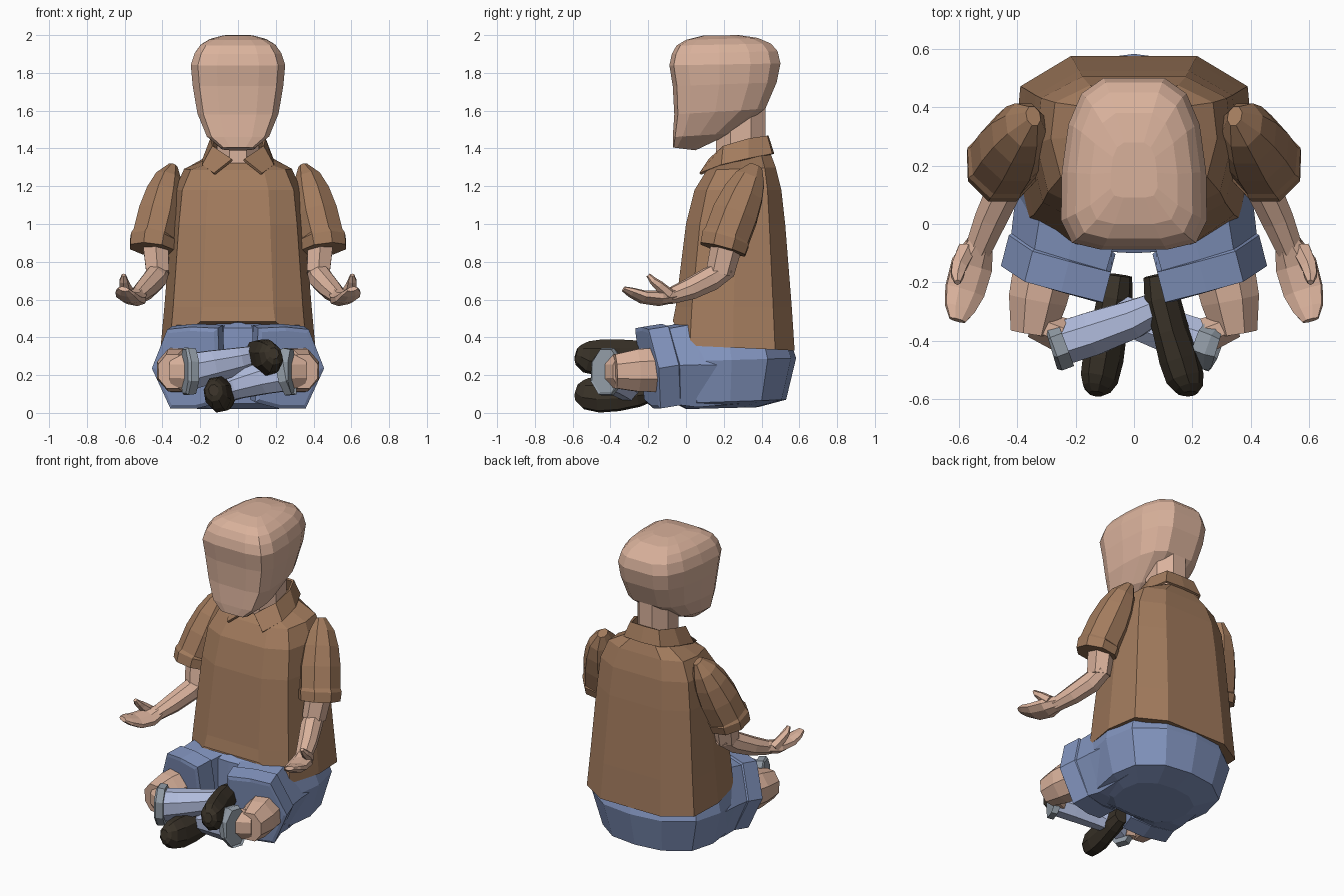
import bpy, bmesh, math
from mathutils import Vector


def material(name, r, g, b):
    lin = [((c / 255 + 0.055) / 1.055) ** 2.4 for c in (r, g, b)]
    m = bpy.data.materials.new(name)
    m.diffuse_color = (*lin, 1)
    return m


SKIN = material("skin", 218, 178, 156)
SHIRT = material("brown cloth", 162, 123, 93)
DENIM = material("blue denim", 130, 148, 190)
SOCK = material("pale blue sock", 178, 189, 222)
GREY = material("grey cuff", 146, 156, 166)
SHOE = material("dark shoe", 56, 49, 39)


def loft(name, rings, mat, closed=True, caps=True):
    """Skin a list of equal-length point rings."""
    bm = bmesh.new()
    rows = [[bm.verts.new(p) for p in r] for r in rings]
    n = len(rows[0])
    for a, b in zip(rows, rows[1:]):
        for i in range(n if closed else n - 1):
            j = (i + 1) % n
            bm.faces.new((a[i], a[j], b[j], b[i]))
    if caps:
        bm.faces.new(rows[0][::-1])
        bm.faces.new(rows[-1])
    bmesh.ops.recalc_face_normals(bm, faces=bm.faces)
    me = bpy.data.meshes.new(name)
    bm.to_mesh(me)
    bm.free()
    me.materials.append(mat)
    ob = bpy.data.objects.new(name, me)
    bpy.context.collection.objects.link(ob)
    return ob


def ngon(n):
    r = 1 / math.cos(math.pi / n)
    return [(r * math.cos(2 * math.pi * (k + .5) / n), r * math.sin(2 * math.pi * (k + .5) / n))
            for k in range(n)]


def tube(name, path, mat, side=1, up=(0, 0, 1), shape=ngon(8)):
    """Path entries are (x, y, z, radius across, radius up); side=-1 mirrors in x."""
    pts = [Vector(p[:3]) for p in path]
    rings = []
    for i, p in enumerate(path):
        t = (pts[min(i + 1, len(pts) - 1)] - pts[max(i - 1, 0)]).normalized()
        u = t.cross(Vector(up)).normalized()
        v = u.cross(t)
        ring = [pts[i] + u * p[3] * a + v * p[4] * b for a, b in shape]
        rings.append([(q.x * side, q.y, q.z) for q in ring])
    return loft(name, rings, mat)


def section(half, w, yf, yb, zf, zb):
    """Mirrored closed outline scaled to half width w and depth yf..yb, tilted zf..zb."""
    full = half + [(-x, y) for x, y in half[-2:0:-1]]
    return [(x * w, yf + (yb - yf) * y, zf + (zb - zf) * y) for x, y in full]


# Head: flat face, rounded back, sloping jaw
HEAD = [(0, 0), (.45, 0), (.85, .04), (1, .17), (.99, .45), (.9, .73), (.72, .91), (.42, 1), (0, 1)]
loft("head", [section(HEAD, *r) for r in [
    (.09, -.07, .05, 1.405, 1.39), (.165, -.07, .24, 1.46, 1.48), (.215, -.062, .42, 1.58, 1.61),
    (.24, -.07, .48, 1.73, 1.75), (.25, -.088, .50, 1.84, 1.85), (.23, -.075, .485, 1.90, 1.915),
    (.20, -.05, .45, 1.945, 1.955), (.15, .0, .38, 1.975, 1.985), (.08, .09, .28, 1.997, 2.0)]], SKIN)
tube("neck", [(0, .29, 1.25, .11, .13), (0, .29, 1.66, .11, .13)], SKIN, up=(0, 1, 0))

# Shirt body with a hem that rises over the lap
BODY = [(0, 0), (.48, 0), (.88, .14), (1, .5), (.95, .84), (.53, 1), (0, 1)]
rows = [section(BODY, *r) for r in [
    (.41, -.07, .575, .36, .33), (.39, -.055, .56, .56, .56), (.355, 0, .525, 1.0, 1.0),
    (.335, .045, .505, 1.18, 1.18), (.285, .11, .475, 1.285, 1.30), (.15, .15, .445, 1.32, 1.38)]]
rows[0] = [(x, y, .485 if y < -.05 else z) for x, y, z in rows[0]]
loft("shirt_body", rows, SHIRT)

# Open collar
low = [(.125, .075, 1.265), (.185, .19, 1.31), (.18, .33, 1.345), (.13, .452, 1.37), (0, .46, 1.37)]
top = [(.03, .125, 1.34), (.13, .20, 1.41), (.14, .33, 1.45), (.10, .425, 1.465), (0, .43, 1.465)]
collar = loft("collar", [h + [(-x, y, z) for x, y, z in h[-2::-1]] for h in (low, top)],
              SHIRT, closed=False, caps=False)
thick = collar.modifiers.new("thickness", "SOLIDIFY")
thick.thickness, thick.offset = .015, 0

# Seat of the shorts
SEAT = [(0, 0), (.6, .02), (.92, .2), (1, .5), (.9, .78), (.5, .96), (0, 1)]
loft("shorts_seat", [section(SEAT, *r) for r in [
    (.24, 0, .38, .02, .03), (.36, -.06, .53, .05, .07), (.42, -.10, .583, .27, .29),
    (.37, -.10, .54, .45, .42), (.30, -.03, .45, .49, .46)]], DENIM)

# Leg outline of the shorts: square inside, pointed outside
LEG = [(1, -.85), (1, 1), (.2, 1.03), (-.5, .97), (-1, 0), (-.5, -1), (.3, -1)]

for s, tag in ((1, "left"), (-1, "right")):
    fwd = (0, -1, 0)
    # Sleeve with turned hem
    tube(tag + "_sleeve", [(.345, .37, 1.305, .025, .035), (.37, .34, 1.24, .07, .08),
                           (.39, .305, 1.16, .097, .105), (.415, .26, 1.05, .115, .12),
                           (.445, .215, .93, .115, .12), (.448, .21, .92, .122, .127),
                           (.455, .195, .865, .117, .122)], SHIRT, s, fwd)
    # Arm and upturned hand
    tube(tag + "_upper_arm", [(.44, .23, .95, .07, .075), (.425, .18, .74, .06, .065)],
         SKIN, s, fwd, ngon(6))
    tube(tag + "_forearm", [(.415, .22, .765, .05, .05), (.44, .13, .71, .06, .062),
                            (.49, .02, .655, .055, .055), (.535, -.09, .615, .045, .04)], SKIN, s)
    tube(tag + "_hand", [(.525, -.06, .625, .042, .04), (.555, -.14, .607, .07, .037),
                         (.58, -.23, .614, .068, .030), (.597, -.29, .638, .052, .022),
                         (.605, -.33, .656, .028, .012)], SKIN, s, (-.2, 0, 1))
    tube(tag + "_thumb", [(.575, -.09, .625, .03, .03), (.60, -.145, .675, .026, .024),
                          (.605, -.175, .70, .022, .018), (.605, -.20, .73, .01, .01)],
         SKIN, s, shape=ngon(6))
    # Short leg and its thick cuff, tipped forward at the top
    tube(tag + "_short_leg", [(.21, .30, .25, .18, .20), (.225, .05, .255, .185, .225),
                              (.26, -.12, .25, .17, .20)], DENIM, s, shape=LEG)
    tube(tag + "_short_cuff", [(.247, -.075, .255, .17, .20), (.25, -.085, .253, .185, .215),
                               (.277, -.19, .236, .185, .215), (.279, -.197, .235, .165, .195)],
         DENIM, s, shape=LEG)
    # Knee and calf
    tube(tag + "_knee", [(.295, -.10, .23, .11, .12), (.33, -.26, .225, .10, .112),
                         (.348, -.375, .22, .075, .09)], SKIN, s)
    tube(tag + "_calf", [(.345, -.34, .22, .05, .085), (.25, -.38, .22, .06, .09)], SKIN, s)
    # Crossed lower leg: the right one rests on top
    d = 0 if s < 0 else -.10
    e = 0 if s < 0 else -.195
    tube(tag + "_sock_cuff", [(.285, -.425, .22, .075, .115), (.275, -.422, .22, .085, .125),
                              (.235, -.407, .22 + d * .1, .085, .12)], GREY, s)
    tube(tag + "_sock", [(.25, -.41, .22 + d * .1, .075, .095), (.14, -.375, .245 + d * .6, .075, .085),
                         (0, -.325, .275 + d * 1.3, .065, .07),
                         (-.09, -.28, .30 + e, .05, .055)], SOCK, s)
    # Shoe, rolled a little to one side
    k = 1 if s < 0 else .68
    shoe = [(-.08, -.175, .31, .045, .05), (-.095, -.25, .305, .056, .075),
            (-.125, -.36, .297, .056, .09), (-.155, -.46, .292, .064, .092),
            (-.175, -.53, .297, .06, .08), (-.188, -.565, .31, .045, .055),
            (-.19, -.582, .315, .025, .03)]
    tube(tag + "_shoe", [(x * k, y, z + e, w, h) for x, y, z, w, h in shoe], SHOE, s, (-.2 * s, 0, 1))
